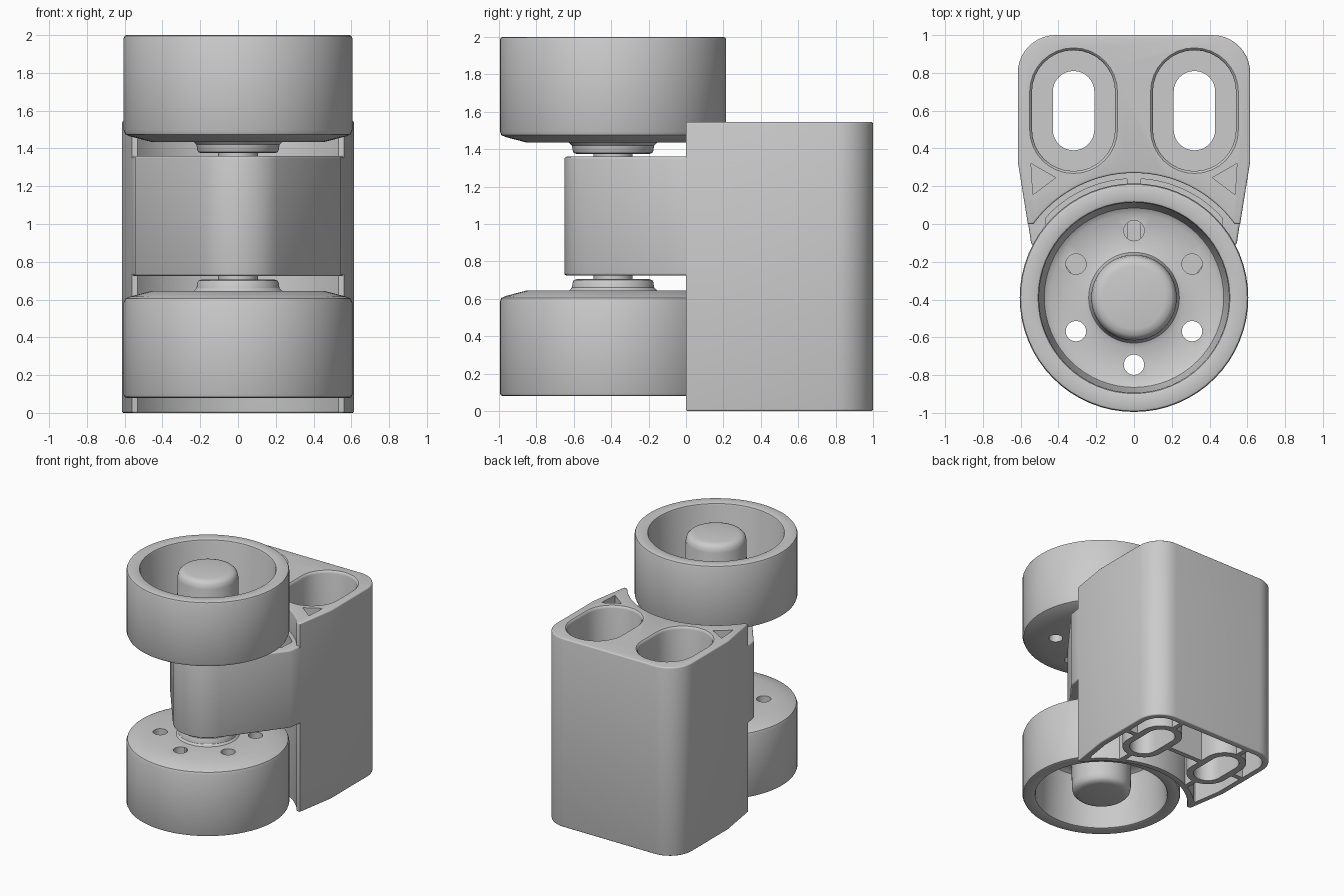
import bpy, bmesh
from math import sin, cos, asin, radians, degrees

if "Cube" in bpy.data.objects:
    bpy.data.objects.remove(bpy.data.objects["Cube"])

AXLE_Y = -0.39      # wheel axis, shared by the bracket curve
MID_Z = 1.04        # the wheels mirror about this height


def arc(cx, cy, r, a0, a1, n):
    return [(cx + r * cos(radians(a0 + (a1 - a0) * i / n)),
             cy + r * sin(radians(a0 + (a1 - a0) * i / n))) for i in range(n + 1)]


def circle(cx, cy, r, n=64):
    return arc(cx, cy, r, 0, 360, n)[:-1]


def stadium(cx, cy, r, h=0.1):
    return arc(cx, cy + h, r, 0, 180, 16) + arc(cx, cy - h, r, 180, 360, 16)


def mirror_x(pts):
    return [(-x, y) for x, y in reversed(pts)]


def loft(name, sections, bevel=0):
    """Solid through stacked (outline, z) sections, with optional rounded cap rims."""
    bm = bmesh.new()
    rings = [[bm.verts.new((x, y, z)) for x, y in pts] for pts, z in sections]
    for a, b in zip(rings, rings[1:]):
        for i in range(len(a)):
            j = (i + 1) % len(a)
            bm.faces.new((a[i], a[j], b[j], b[i]))
    caps = [bm.faces.new(rings[0][::-1]), bm.faces.new(rings[-1])]
    bmesh.ops.recalc_face_normals(bm, faces=bm.faces[:])
    if bevel:
        edges = [e for f in caps for e in f.edges]
        bmesh.ops.bevel(bm, geom=edges, offset=bevel, segments=3,
                        profile=0.5, affect='EDGES')
    mesh = bpy.data.meshes.new(name)
    bm.to_mesh(mesh)
    bm.free()
    ob = bpy.data.objects.new(name, mesh)
    bpy.context.collection.objects.link(ob)
    return ob


def prism(name, pts, z0, z1, bevel=0):
    return loft(name, [(pts, z0), (pts, z1)], bevel)


def box(name, x0, x1, y0, y1, z0, z1):
    return prism(name, [(x0, y0), (x1, y0), (x1, y1), (x0, y1)], z0, z1)


def boolean(ob, tool, op='DIFFERENCE'):
    m = ob.modifiers.new("cut", 'BOOLEAN')
    m.operation, m.solver, m.object = op, 'EXACT', tool
    bpy.context.view_layer.objects.active = ob
    bpy.ops.object.modifier_apply(modifier=m.name)
    bpy.data.objects.remove(tool)


def smooth(ob):
    bpy.ops.object.select_all(action='DESELECT')
    ob.select_set(True)
    bpy.context.view_layer.objects.active = ob
    bpy.ops.object.shade_smooth_by_angle(angle=radians(35))


def bracket_outline(t=0):
    """Mount outline, inset by t: rounded back, tapered flanks, concave front."""
    y0, r = 2 * t, 0.66 + t
    a = degrees(asin((y0 - AXLE_Y) / r))
    half = [(0.562 + 0.16 * y0 - t, y0), (0.615 - t, 0.33)]
    half += arc(0.415, 0.8, 0.2 - t, 0, 90, 10)
    return half + mirror_x(half) + arc(0, AXLE_Y, r, 180 - a, a, 32)


# mounting bracket with the axle arm
bracket = prism("mounting_bracket", bracket_outline(), 0, 1.545, 0.01)
nose = arc(0, AXLE_Y, 0.26, -143.3, -36.7, 16)
arm_pts = nose + [(0.545, -0.1), (0.605, 0.3), (-0.605, 0.3), (-0.545, -0.1)]
boolean(bracket, prism("arm", arm_pts, 0.725, 1.36, 0.012), 'UNION')

# stepped bolt slots and triangular pockets
for s in (-1, 1):
    steps = [(0.11, -0.1), (0.11, 0.5), (0.22, 0.5), (0.22, 1.525),
             (0.224, 1.538), (0.235, 1.547), (0.235, 1.6)]
    boolean(bracket, loft("slot", [(stadium(s * 0.32, 0.6, r), z) for r, z in steps]))
    tri = [(s * 0.535, 0.155), (s * 0.415, 0.245), (s * 0.545, 0.32)]
    boolean(bracket, prism("triangle", tri, 1.0, 1.6))

# ribbed hollow underneath
hollow = prism("hollow", bracket_outline(0.05), -0.1, 0.4)
for s in (-1, 1):
    boolean(hollow, prism("slot_wall", stadium(s * 0.32, 0.6, 0.165), -0.2, 0.5))
    boolean(hollow, box("rib", s * 0.32 - 0.02, s * 0.32 + 0.02, -0.2, 1.2, -0.2, 0.5))
boolean(hollow, box("rib", -0.8, 0.8, 0.58, 0.62, -0.2, 0.5))
boolean(bracket, hollow)

# arm pockets above and below the middle web, split by a centre rib
for z0, z1 in ((1.09, 1.5), (0.6, 0.99)):
    pts = arc(0, AXLE_Y, 0.63, 42, 138, 24)
    pts += [(-0.46, -0.09), (-0.24, -0.38), (0.24, -0.38), (0.46, -0.09)]
    pocket = prism("pocket", pts, z0, z1)
    boolean(pocket, prism("axle_boss", circle(0, AXLE_Y, 0.25), 0.3, 1.8))
    boolean(pocket, box("rib", -0.037, 0.037, -0.6, 0.6, 0.3, 1.8))
    boolean(bracket, pocket)
smooth(bracket)

# axle between the wheels
smooth(prism("axle", circle(0, AXLE_Y, 0.105, 48), 0.6, 1.48))

# cup-shaped wheels, mirrored about the arm
WHEEL = [(0.195, 1.375), (0.21, 1.38), (0.215, 1.39), (0.22, 1.42), (0.235, 1.435),
         (0.46, 1.435), (0.575, 1.465), (0.597, 1.475), (0.605, 1.495),
         (0.605, 1.985), (0.6, 1.996), (0.59, 2.0), (0.52, 2.0), (0.508, 1.995),
         (0.503, 1.98), (0.485, 1.6), (0.475, 1.57), (0.445, 1.55), (0.265, 1.55),
         (0.24, 1.56), (0.23, 1.585), (0.226, 1.93), (0.218, 1.965),
         (0.198, 1.985), (0.165, 1.992)]
for name, s in (("upper_wheel", 1), ("lower_wheel", -1)):
    wheel = loft(name, [(circle(0, AXLE_Y, r), MID_Z + s * (z - MID_Z)) for r, z in WHEEL])
    zs = sorted((MID_Z + s * 0.3, MID_Z + s * 0.65))
    for k in range(6):
        a = radians(30 + 60 * k)
        hole = circle(0.355 * cos(a), AXLE_Y + 0.355 * sin(a), 0.054, 24)
        boolean(wheel, prism("hole", hole, *zs))
    smooth(wheel)
